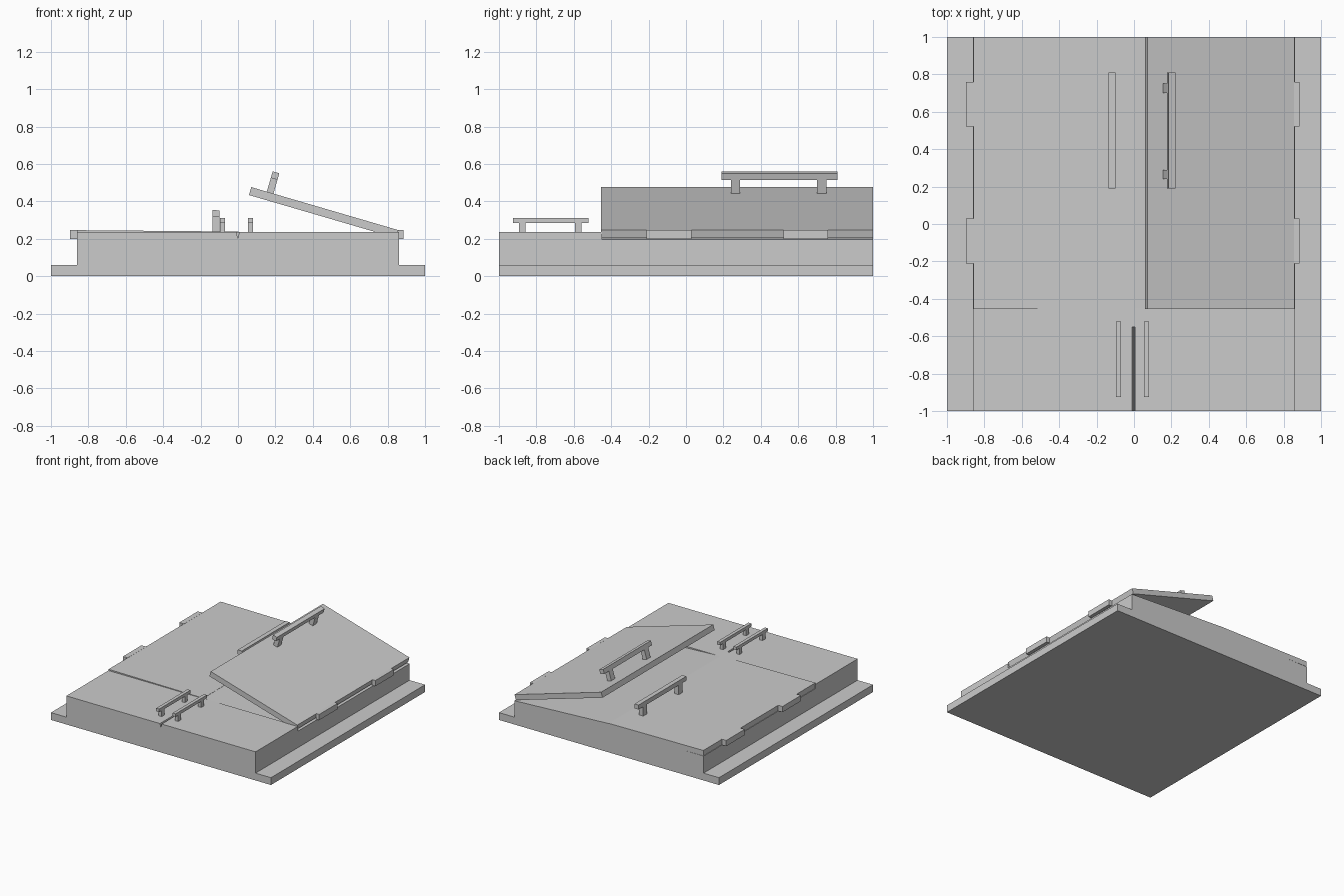
import bpy, bmesh
from math import radians
from mathutils import Matrix

if "Cube" in bpy.data.objects:
    bpy.data.objects.remove(bpy.data.objects["Cube"])


def prism(name, profile, y0, y1, mat=None):
    """Extrude an (x, z) profile from y0 to y1."""
    bm = bmesh.new()
    face = bm.faces.new([bm.verts.new((x, y0, z)) for x, z in profile])
    ext = bmesh.ops.extrude_face_region(bm, geom=[face])
    vs = [v for v in ext["geom"] if isinstance(v, bmesh.types.BMVert)]
    bmesh.ops.translate(bm, verts=vs, vec=(0, y1 - y0, 0))
    if mat:
        bmesh.ops.transform(bm, matrix=mat, verts=bm.verts)
    bmesh.ops.recalc_face_normals(bm, faces=bm.faces)
    me = bpy.data.meshes.new(name)
    bm.to_mesh(me)
    bm.free()
    ob = bpy.data.objects.new(name, me)
    bpy.context.collection.objects.link(ob)
    return ob


def box(name, x0, x1, y0, y1, z0, z1, mat=None):
    return prism(name, [(x0, z0), (x1, z0), (x1, z1), (x0, z1)], y0, y1, mat)


def handle(name, x, w, y0, y1, z0, z1, bar_h, feet, foot_w, mat=None):
    box(name + "_bar", x - w / 2, x + w / 2, y0, y1, z1 - bar_h, z1, mat)
    for fy in feet:
        box(name + "_foot", x - w / 2, x + w / 2, fy - foot_w / 2,
            fy + foot_w / 2, z0, z1 - bar_h, mat)


# Flange and raised frame
box("base_flange", -1, 1, -1, 1, 0, 0.06)
prism("front_frame", [(-0.86, 0.06), (0.86, 0.06), (0.86, 0.235), (0.006, 0.235),
                      (0, 0.2), (-0.01, 0.235), (-0.86, 0.235)], -1, -0.55)
box("frame_crosspiece", -0.86, 0.86, -0.55, -0.45, 0.06, 0.235)
prism("rear_frame", [(-0.86, 0.06), (0.86, 0.06), (0.86, 0.195), (0, 0.237),
                     (0, 0.2), (-0.86, 0.2)], -0.45, 1)

# Doors, built outward from their hinge line and tilted
for side, sx, angle, length, hx in (("left", 1, -0.5, 0.86, 0.74),
                                    ("right", -1, 16.3, 0.82, 0.715)):
    mat = (Matrix.Translation((-sx * 0.858, 0, 0.246))
           @ Matrix.Diagonal((sx, 1, 1, 1))
           @ Matrix.Rotation(-radians(angle), 4, 'Y'))
    box(side + "_door", 0, length, -0.455, 1, -0.044, 0, mat)
    handle(side + "_door_handle", hx, 0.037, 0.19, 0.81, 0, 0.113, 0.036,
           (0.265, 0.725), 0.05, mat)
    # Hinge tabs on the outer edge
    outer = -0.898 if sx == 1 else 0.885
    for y in (-0.21, 0.52):
        a, b = sorted((outer, -sx * 0.855))
        box(side + "_hinge_tab", a, b, y, y + 0.24, 0.2, 0.247)

# Small handles on the front panels
for side, x in (("left", -0.082), ("right", 0.067)):
    handle(side + "_front_handle", x, 0.027, -0.925, -0.52, 0.235, 0.31, 0.025,
           (-0.875, -0.575), 0.035)
